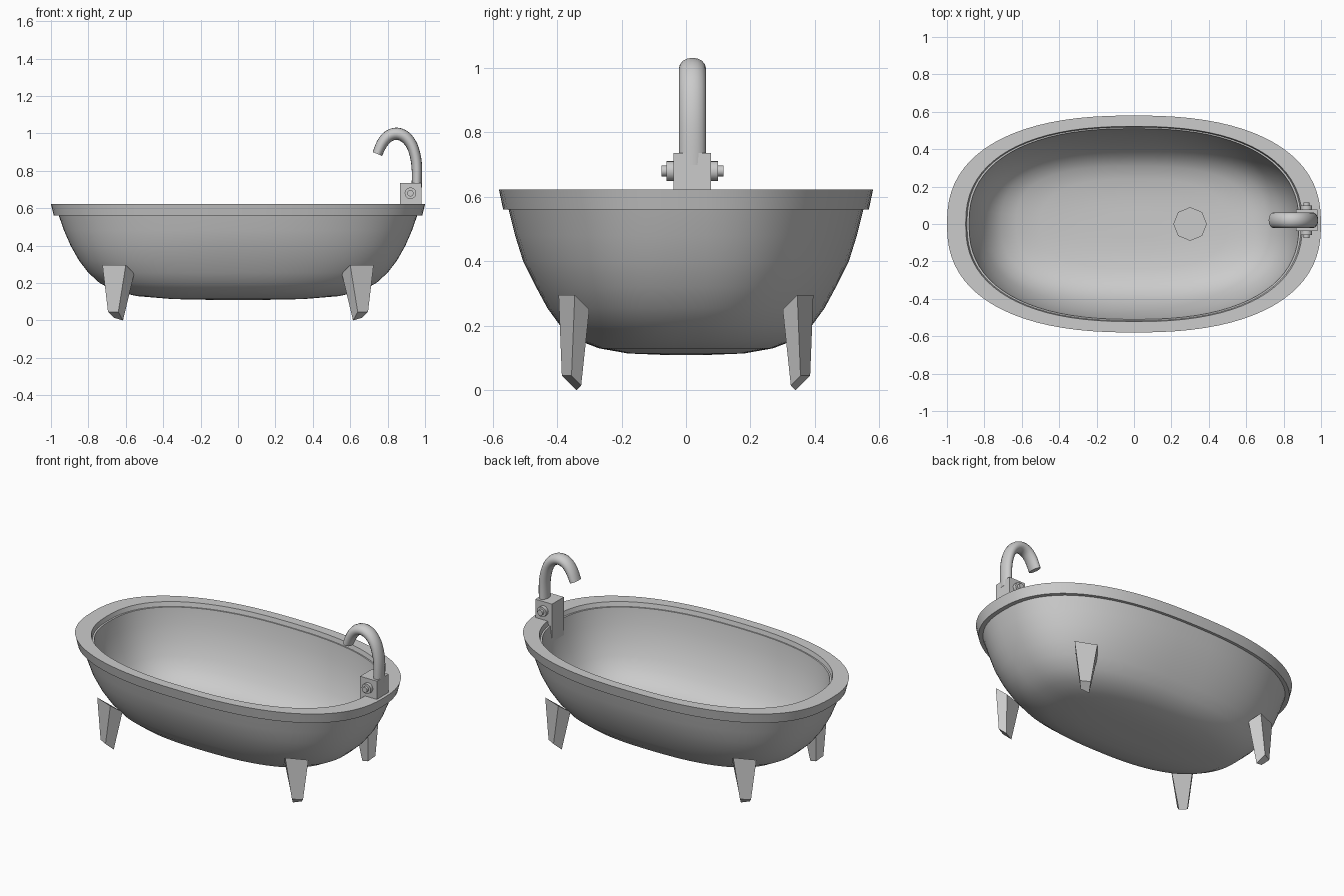
import bpy, bmesh, math
from mathutils import Vector

if "Cube" in bpy.data.objects:
    bpy.data.objects.remove(bpy.data.objects["Cube"])


def finish(name, bm, smooth=None):
    bmesh.ops.recalc_face_normals(bm, faces=bm.faces[:])
    mesh = bpy.data.meshes.new(name)
    bm.to_mesh(mesh)
    bm.free()
    ob = bpy.data.objects.new(name, mesh)
    bpy.context.collection.objects.link(ob)
    if smooth:
        bpy.ops.object.select_all(action='DESELECT')
        ob.select_set(True)
        bpy.context.view_layer.objects.active = ob
        bpy.ops.object.shade_smooth_by_angle(angle=math.radians(smooth))
    return ob


def skin(name, rings, smooth=None):
    """Join equal-length point rings and cap both ends."""
    bm = bmesh.new()
    vs = [[bm.verts.new(p) for p in r] for r in rings]
    n = len(vs[0])
    for a, b in zip(vs, vs[1:]):
        for i in range(n):
            j = (i + 1) % n
            bm.faces.new((a[i], a[j], b[j], b[i]))
    bm.faces.new(vs[0])
    bm.faces.new(vs[-1])
    return finish(name, bm, smooth)


def oval(rx, ry, z, e, n=80):
    """Superellipse ring."""
    pts = []
    for i in range(n):
        a = 2 * math.pi * i / n
        c, s = math.cos(a), math.sin(a)
        pts.append((math.copysign(rx * abs(c) ** (2 / e), c),
                    math.copysign(ry * abs(s) ** (2 / e), s), z))
    return pts


# Tub: outer shell, rolled rim and inner basin as one skin (rx, ry, z, exponent)
outer = [(.15, .08, .11, 2.5), (.35, .18, .114, 2.5), (.54, .27, .13, 2.5),
         (.66, .34, .157, 2.5), (.74, .39, .2, 2.5), (.80, .43, .255, 2.5),
         (.85, .465, .32, 2.5), (.895, .505, .40, 2.45), (.93, .53, .48, 2.4),
         (.958, .55, .56, 2.4)]
rim = [(.985, .567, .56, 2.4), (1.0, .58, .622, 2.4), (.9, .522, .622, 2.4),
       (.893, .517, .595, 2.4), (.882, .51, .595, 2.4)]
inner = [(.868, .497, .5, 2.45), (.84, .468, .4, 2.5), (.805, .435, .32, 2.6),
         (.765, .40, .26, 2.7), (.71, .36, .21, 2.7), (.63, .31, .176, 2.7),
         (.5, .24, .156, 2.6), (.3, .14, .146, 2.5), (.15, .08, .144, 2.5)]
skin("tub", [oval(*r) for r in outer + rim + inner], 35)

# Drain: octagonal plug
bm = bmesh.new()
bmesh.ops.create_cone(bm, cap_ends=True, segments=8, radius1=.09, radius2=.09, depth=.04)
bmesh.ops.translate(bm, verts=bm.verts[:], vec=(.3, 0, .14))
finish("drain", bm)

# Feet: tapered blocks set diagonally, mirrored to the four corners
top = [(.725, .345, .295), (.60, .395, .295), (.555, .34, .25), (.68, .30, .25)]
foot = [(.695, .355, .045), (.64, .385, .045), (.615, .34, 0), (.665, .325, .015)]
for sx, xn in ((-1, "left"), (1, "right")):
    for sy, yn in ((-1, "front"), (1, "back")):
        skin(f"{yn}_{xn}_foot",
             [[(sx * x, sy * y, z) for x, y, z in r] for r in (top, foot)])

# Tap block: narrows below the rim so it stays inside the wall
YC = .02
side = [(.865, .735), (.98, .735), (.98, .6), (.91, .5), (.865, .5)]
skin("tap_block", [[(x, YC + h, z) for x, z in side] for h in (-.058, .058)])

# Tap knobs: a stepped cylinder through the block
knob = [(-.096, .017), (-.08, .017), (-.08, .031), (.08, .031), (.08, .017), (.096, .017)]
skin("tap_knobs",
     [[(.922 + r * math.cos(i * math.pi / 8), YC + y, .68 + r * math.sin(i * math.pi / 8))
       for i in range(16)] for y, r in knob], 35)

# Spout: oval tube swept along a hooked path (x, z, in-plane radius)
ctrl = [(.955, .70, .027), (.957, .80, .028), (.95, .87, .029), (.93, .935, .03),
        (.895, .98, .032), (.85, .998, .033), (.805, .985, .032), (.77, .945, .03),
        (.745, .89, .027)]
P = [Vector(c) for c in ctrl]
path = []
for i in range(len(P) - 1):
    a, b, c, d = P[max(i - 1, 0)], P[i], P[i + 1], P[min(i + 2, len(P) - 1)]
    for k in range(3):
        t = k / 3
        path.append(.5 * (2 * b + (c - a) * t + (2 * a - 5 * b + 4 * c - d) * t * t
                          + (3 * b - a - 3 * c + d) * t ** 3))
path.append(P[-1])
rings = []
for i, p in enumerate(path):
    d = path[min(i + 1, len(path) - 1)] - path[max(i - 1, 0)]
    d = Vector((d.x, d.y)).normalized()
    ring = []
    for k in range(16):
        a = 2 * math.pi * k / 16
        u = p.z * math.cos(a)
        ring.append((p.x + d.y * u, YC + .042 * math.sin(a), p.y - d.x * u))
    rings.append(ring)
skin("spout", rings, 40)
